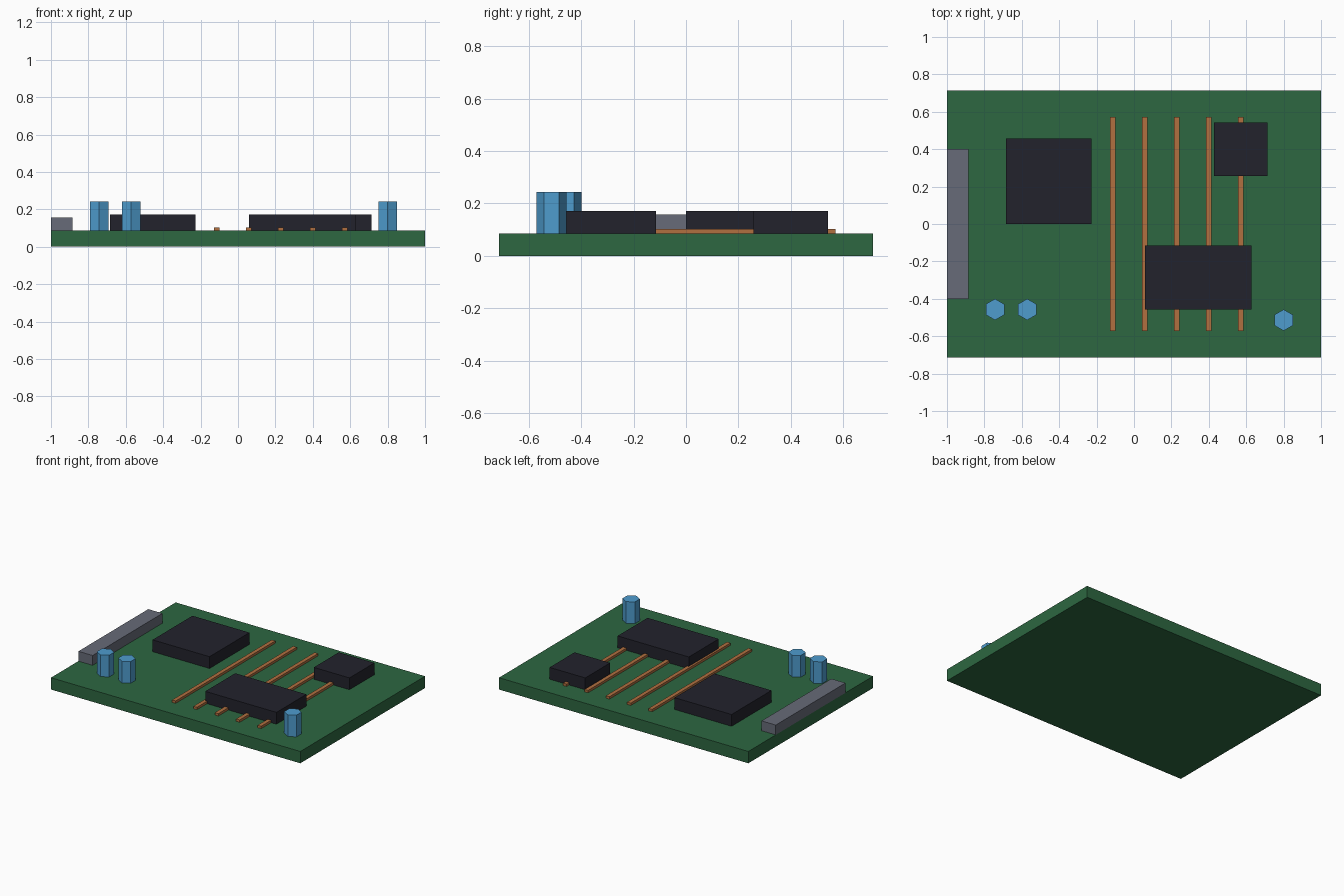
import bpy, bmesh, math

if "Cube" in bpy.data.objects:
    bpy.data.objects.remove(bpy.data.objects["Cube"])


def material(name, rgb):
    """Flat material from 0-255 sRGB values."""
    lin = [((c / 255 + 0.055) / 1.055) ** 2.4 for c in rgb]
    m = bpy.data.materials.new(name)
    m.diffuse_color = (*lin, 1)
    m.use_nodes = True
    m.node_tree.nodes["Principled BSDF"].inputs["Base Color"].default_value = m.diffuse_color
    return m


GREEN = material("board green", (45, 103, 65))
BLACK = material("chip black", (34, 34, 44))
GREY = material("connector grey", (103, 107, 120))
COPPER = material("trace copper", (177, 112, 64))
BLUE = material("capacitor blue", (78, 156, 206))

TOP = 0.0857  # upper surface of the board


def prism(name, outline, z0, z1, mat):
    """Extrude a counter-clockwise outline from z0 to z1."""
    bm = bmesh.new()
    base = bm.faces.new([bm.verts.new((x, y, z0)) for x, y in outline])
    ext = bmesh.ops.extrude_face_region(bm, geom=[base], use_keep_orig=True)
    for v in ext["geom"]:
        if isinstance(v, bmesh.types.BMVert):
            v.co.z = z1
    bmesh.ops.recalc_face_normals(bm, faces=bm.faces)
    mesh = bpy.data.meshes.new(name)
    bm.to_mesh(mesh)
    bm.free()
    mesh.materials.append(mat)
    obj = bpy.data.objects.new(name, mesh)
    bpy.context.collection.objects.link(obj)
    return obj


def block(name, x, y, w, d, z0, z1, mat):
    """Box centred on x, y."""
    a, b = w / 2, d / 2
    return prism(name, [(x - a, y - b), (x + a, y - b), (x + a, y + b), (x - a, y + b)], z0, z1, mat)


# Circuit board
block("board", 0, 0, 2, 1.4286, 0, TOP, GREEN)

# Chips
block("large_chip", -0.457, 0.2286, 0.457, 0.457, TOP, 0.1714, BLACK)
block("wide_chip", 0.343, -0.2857, 0.571, 0.343, TOP, 0.1714, BLACK)
block("small_chip", 0.571, 0.4, 0.2857, 0.2857, TOP, 0.1714, BLACK)

# Edge connector
block("edge_connector", -0.943, 0, 0.114, 0.8, TOP, 0.157, GREY)

# Copper traces
for i in range(5):
    block(f"trace_{i + 1}", -0.1143 + 0.1714 * i, 0, 0.0286, 1.143, TOP, 0.103, COPPER)

# Hexagonal capacitors with corners towards front and back
for i, (cx, cy) in enumerate([(-0.743, -0.457), (-0.571, -0.457), (0.8, -0.514)]):
    ring = [math.radians(30 + 60 * k) for k in range(6)]
    hexagon = [(cx + 0.057 * math.cos(a), cy + 0.057 * math.sin(a)) for a in ring]
    prism(f"capacitor_{i + 1}", hexagon, TOP, 0.243, BLUE)
